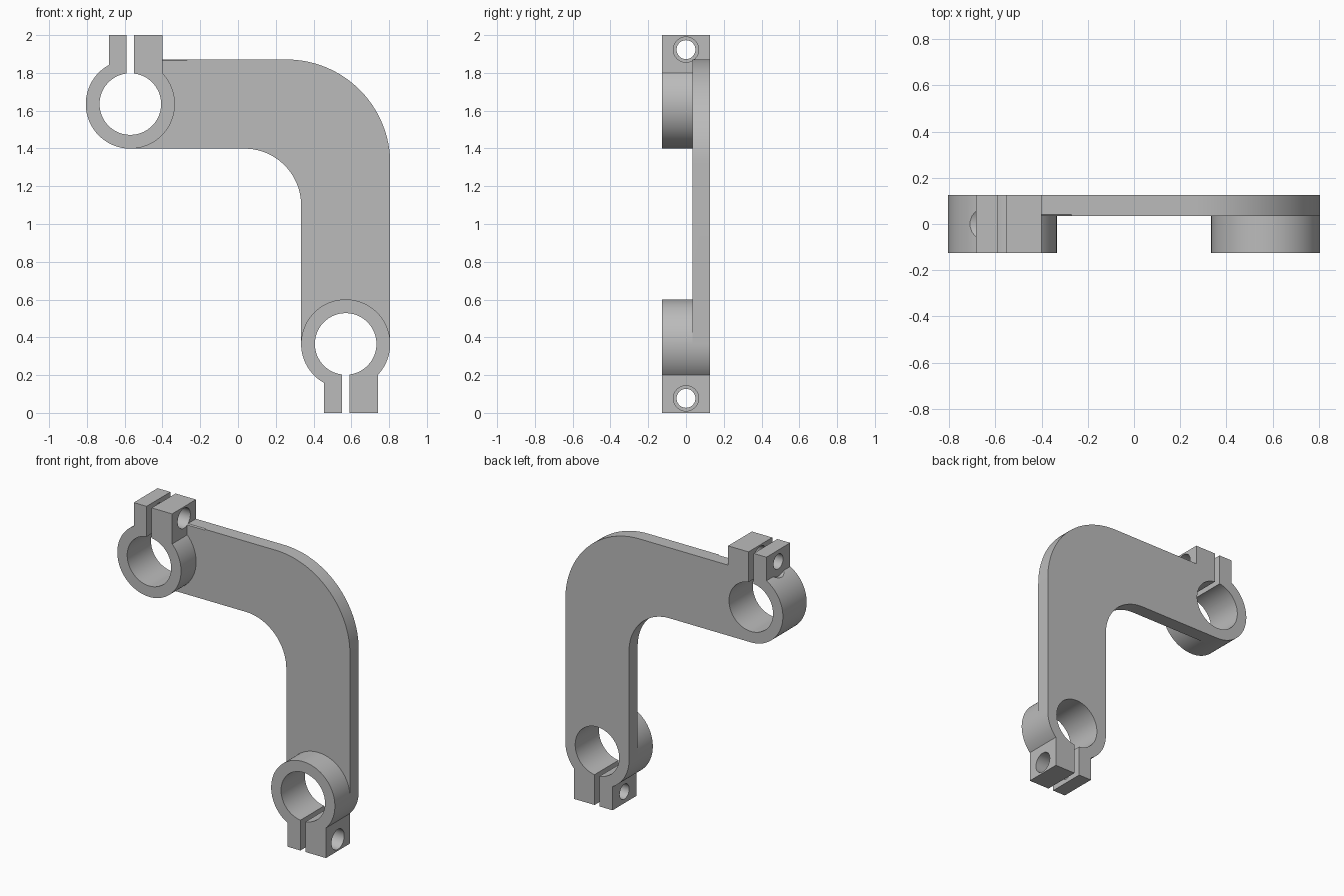
import bpy, bmesh, math
from mathutils import Matrix, Vector

cube = bpy.data.objects.get("Cube")
if cube:
    bpy.data.objects.remove(cube, do_unlink=True)

grey = bpy.data.materials.new("plain grey")
grey.use_nodes = True
grey.diffuse_color = (0.5, 0.5, 0.5, 1)
grey.node_tree.nodes["Principled BSDF"].inputs["Base Color"].default_value = (0.5, 0.5, 0.5, 1)

HALF_DEPTH = 0.126
PLATE_FRONT = 0.034
RING_R, BORE_R = 0.236, 0.163
CX, TOP_Z, LOW_Z = 0.57, 1.635, 0.365


def finish(name, bm):
    bmesh.ops.recalc_face_normals(bm, faces=bm.faces)
    mesh = bpy.data.meshes.new(name)
    bm.to_mesh(mesh)
    bm.free()
    mesh.materials.append(grey)
    obj = bpy.data.objects.new(name, mesh)
    bpy.context.collection.objects.link(obj)
    return obj


def box(name, x0, x1, y0, y1, z0, z1):
    bm = bmesh.new()
    centre = Vector((x0 + x1, y0 + y1, z0 + z1)) / 2
    size = Matrix.Diagonal((x1 - x0, y1 - y0, z1 - z0, 1))
    bmesh.ops.create_cube(bm, size=1, matrix=Matrix.Translation(centre) @ size)
    return finish(name, bm)


def cylinder(name, start, end, radius, sides=96):
    bm = bmesh.new()
    a, b = Vector(start), Vector(end)
    turn = Matrix.Rotation(math.pi / 2, 4, 'Y' if a.x != b.x else 'X')
    bmesh.ops.create_cone(bm, cap_ends=True, segments=sides, radius1=radius, radius2=radius,
                          depth=(b - a).length, matrix=Matrix.Translation((a + b) / 2) @ turn)
    return finish(name, bm)


def combine(body, other, operation):
    mod = body.modifiers.new(operation.lower(), 'BOOLEAN')
    mod.operation, mod.object, mod.solver = operation, other, 'EXACT'
    bpy.context.view_layer.objects.active = body
    bpy.ops.object.modifier_apply(modifier=mod.name)
    bpy.data.objects.remove(other, do_unlink=True)


def arc(cx, cz, radius, steps=32):
    angles = [math.pi / 2 * (1 - i / steps) for i in range(steps + 1)]
    return [(cx + radius * math.cos(a), cz + radius * math.sin(a)) for a in angles]


# Flat elbow plate with concentric-looking rounded bends
outer, inner = 0.55, 0.30
right, left = CX + RING_R, CX - RING_R
top, under = TOP_Z + RING_R, TOP_Z - RING_R
profile = [(-CX, top)] + arc(right - outer, top - outer, outer) + [(right, LOW_Z), (left, LOW_Z)]
profile += arc(left - inner, under - inner, inner)[::-1] + [(-CX, under)]
bm = bmesh.new()
face = bm.faces.new([bm.verts.new((x, PLATE_FRONT, z)) for x, z in profile])
sweep = bmesh.ops.extrude_face_region(bm, geom=[face])
bmesh.ops.translate(bm, vec=(0, HALF_DEPTH - PLATE_FRONT, 0),
                    verts=[v for v in sweep["geom"] if isinstance(v, bmesh.types.BMVert)])
bracket = finish("clamp_bracket", bm)

# Clamp collars and their split lugs
clamps = [(-CX, TOP_Z, 1), (CX, LOW_Z, -1)]
for x, z, d in clamps:
    collar = cylinder("collar", (x, -HALF_DEPTH, z), (x, HALF_DEPTH, z), RING_R)
    low, high = sorted((z, z + d * 0.365))
    lug = box("lug", x - 0.114, x + 0.17, -HALF_DEPTH, HALF_DEPTH, low, high)
    combine(collar, lug, 'UNION')
    combine(bracket, collar, 'UNION')

# Bores, slots and screw holes
for x, z, d in clamps:
    combine(bracket, cylinder("bore", (x, -0.3, z), (x, 0.3, z), BORE_R), 'DIFFERENCE')
    low, high = sorted((z, z + d * 0.5))
    combine(bracket, box("slot", x - 0.019, x + 0.019, -0.3, 0.3, low, high), 'DIFFERENCE')
    hole_z = z + d * 0.288
    for name, x0, x1, radius in (("screw_hole", -0.2, 0.01, 0.05),
                                 ("clearance_hole", 0, 0.3, 0.067),
                                 ("head_recess", -0.3, -0.114, 0.098)):
        drill = cylinder(name, (x + x0, 0, hole_z), (x + x1, 0, hole_z), radius, 48)
        combine(bracket, drill, 'DIFFERENCE')

# Smooth the round walls, keep machined edges crisp
bpy.ops.object.select_all(action='DESELECT')
bracket.select_set(True)
bpy.context.view_layer.objects.active = bracket
bpy.ops.object.shade_smooth_by_angle(angle=math.radians(25))
